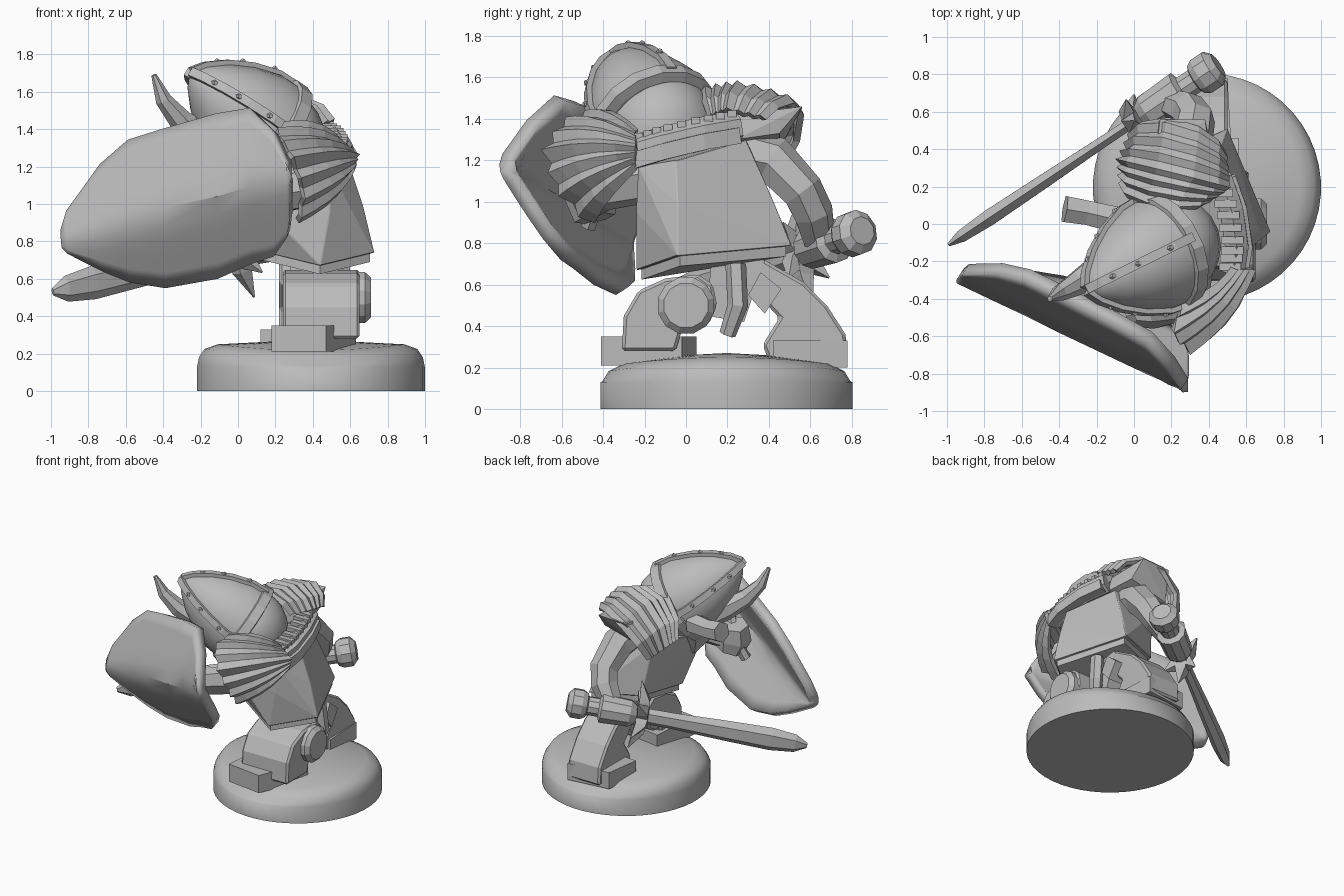
import bpy, bmesh, math
from mathutils import Vector as V

cube = bpy.data.objects.get("Cube")
if cube:
    bpy.data.objects.remove(cube, do_unlink=True)

grey = bpy.data.materials.new("plain_grey")
grey.use_nodes = True
grey.diffuse_color = (0.5, 0.5, 0.5, 1)
grey.node_tree.nodes["Principled BSDF"].inputs["Base Color"].default_value = (0.5, 0.5, 0.5, 1)


def finish(name, bm, smooth=None, bevel=0, thick=0):
    bmesh.ops.recalc_face_normals(bm, faces=bm.faces)
    me = bpy.data.meshes.new(name)
    bm.to_mesh(me)
    bm.free()
    ob = bpy.data.objects.new(name, me)
    bpy.context.collection.objects.link(ob)
    me.materials.append(grey)
    if thick:
        m = ob.modifiers.new("thickness", "SOLIDIFY")
        m.thickness, m.offset = thick, 0
    if bevel:
        m = ob.modifiers.new("bevel", "BEVEL")
        m.width, m.segments = bevel, 1
    if smooth:
        bpy.ops.object.select_all(action="DESELECT")
        ob.select_set(True)
        bpy.context.view_layer.objects.active = ob
        bpy.ops.object.shade_smooth_by_angle(angle=math.radians(smooth))
    return ob


def hull(name, pts, bevel=0):
    bm = bmesh.new()
    for p in pts:
        bm.verts.new(p)
    res = bmesh.ops.convex_hull(bm, input=bm.verts)
    inner = {v for v in res["geom_interior"] if isinstance(v, bmesh.types.BMVert)}
    bmesh.ops.delete(bm, geom=list(inner), context="VERTS")
    return finish(name, bm, bevel=bevel)


def skin(bm, rows, closed):
    n = len(rows[0])
    for a, b in zip(rows, rows[1:]):
        for i in range(n if closed else n - 1):
            j = (i + 1) % n
            bm.faces.new((a[i], a[j], b[j], b[i]))


def tube(name, pts, radii, sides=8, flat=1, up=(0, 0, 1), smooth=None):
    """Loft rings along a path; flat squeezes the section across the up direction."""
    pts, bm, rows = [V(p) for p in pts], bmesh.new(), []
    for i, (p, r) in enumerate(zip(pts, radii)):
        t = (pts[min(i + 1, len(pts) - 1)] - pts[max(i - 1, 0)]).normalized()
        s = t.cross(V(up)).normalized()
        u = s.cross(t)
        ring = [math.tau * (k + 0.5) / sides for k in range(sides)]
        rows.append([bm.verts.new(p + r * (s * flat * math.cos(a) + u * math.sin(a))) for a in ring])
    skin(bm, rows, True)
    bm.faces.new(rows[0])
    bm.faces.new(rows[-1])
    return finish(name, bm, smooth)


def prism(name, profile, x0, x1, bevel=0):
    """Extrude a y-z outline along x."""
    bm = bmesh.new()
    a, b = [[bm.verts.new((x, y, z)) for y, z in profile] for x in (x0, x1)]
    skin(bm, [a, b], True)
    bm.faces.new(a)
    bm.faces.new(b)
    return finish(name, bm, bevel=bevel)


def along(path, t):
    f = t * (len(path) - 1)
    i = min(int(f), len(path) - 2)
    return V(path[i]).lerp(V(path[i + 1]), f - i)


def fan(name, root, tips, centre, bulge, ribs=7):
    """Ribbed shoulder guard spreading from a short root edge to a row of tips."""
    bm, rows = bmesh.new(), []
    for k in range(6):
        t, row = k / 5, []
        for j in range(2 * ribs + 1):
            s = j / (2 * ribs)
            p = along(root, s).lerp(along(tips, s), t)
            out = (p - V(centre)).normalized()
            lift = bulge * math.sin(math.pi * t) + (0.036 * (j % 2) - 0.018) * (0.4 + 0.6 * t)
            row.append(bm.verts.new(p + out * lift))
        rows.append(row)
    skin(bm, rows, False)
    return finish(name, bm, thick=0.035)


# Round base, domed more steeply toward its front and back
profile = [(0.61, 0), (0.61, 0.13), (0.6, 0.18), (0.57, 0.225), (0.5, 0.25), (0.2, 0.265), (0.01, 0.27)]
base = tube("base", [(0.39, 0.195, z) for r, z in profile], [r for r, z in profile], 48, up=(0, 1, 0), smooth=40)
for v in base.data.vertices:
    if v.co.z > 0.15:
        v.co.z -= 0.13 * (v.co.y - 0.195) ** 2

# Torso and hem
hem = [V(p) for p in ((0.44, -0.24, 0.67), (0.73, -0.04, 0.74), (0.5, 0.51, 0.79), (0.14, 0.36, 0.8), (0.07, -0.06, 0.76))]
hull("torso", hem + [(0.5, -0.23, 1.17), (0.6, -0.05, 1.2), (0.42, 0.29, 1.3), (-0.04, -0.2, 1.16), (0.08, 0.3, 1.2),
                     (0.67, -0.04, 0.99), (0.46, 0.41, 1.03), (0.49, -0.24, 0.95)], bevel=0.02)
middle = V((0.4, 0.12, 0.74))
hull("hem", [p.lerp(middle, 0.07) - V((0, 0, d)) for p in hem for d in (-0.04, 0.05)])

# Legs and feet
prism("left_leg", [(-0.31, 0.28), (-0.3, 0.45), (-0.23, 0.57), (-0.1, 0.63), (0.06, 0.65), (0.13, 0.6), (0.15, 0.5),
                   (0.11, 0.41), (0.04, 0.37), (-0.02, 0.38), (-0.05, 0.28)], 0.24, 0.65, bevel=0.015)
tube("left_hip", [(0.6, 0.0, 0.5), (0.68, 0.0, 0.5), (0.71, 0.0, 0.5)], [0.14, 0.14, 0.11], 12)
hull("left_foot", [(x, y, z) for x, y in ((0.18, -0.37), (0.47, -0.41), (0.63, -0.02), (0.22, 0.05))
                   for z in (0.21, 0.35)])
prism("right_leg", [(0.4, 0.23), (0.37, 0.31), (0.45, 0.44), (0.32, 0.58), (0.36, 0.73), (0.57, 0.61), (0.68, 0.5),
                    (0.77, 0.36), (0.78, 0.22)], 0.22, 0.5, bevel=0.015)
hull("right_foot", [(x, y, z) for x, y in ((0.12, 0.46), (0.16, 0.74), (0.5, 0.78), (0.52, 0.42))
                    for z in (0.2, 0.33)])
hull("loincloth", [(x, y, z) for x in (0.28, 0.5) for y, z in ((0.1, 0.45), (0.12, 0.7), (0.38, 0.72), (0.28, 0.42))])
tube("belt_ring", [(0.54, 0.2, 0.36), (0.57, 0.25, 0.5), (0.55, 0.24, 0.7)], [0.04, 0.05, 0.05], 6, up=(0, 1, 0))
hull("belt_pouch", [(x, y, z) for x in (0.4, 0.56) for y, z in ((0.3, 0.55), (0.36, 0.66), (0.46, 0.58), (0.38, 0.46))])

# Head, helmet cap, straps and rivets
bm = bmesh.new()
bmesh.ops.create_uvsphere(bm, u_segments=20, v_segments=12, radius=0.275)
bmesh.ops.translate(bm, vec=(0.19, -0.12, 1.35), verts=bm.verts)
finish("neck_guard", bm, 40)
crown, axis = V((0.15, -0.15, 1.38)), V((-0.73, -0.36, 0.58)).normalized()
cap = [(0.305, 0), (0.295, 0.12), (0.24, 0.27), (0.165, 0.4), (0.08, 0.5), (0.01, 0.55)]
tube("helmet_cap", [crown + axis * h for r, h in cap], [r for r, h in cap], 24, smooth=40)
tube("helmet_rim", [crown + axis * h for h in (-0.045, -0.035, 0.035, 0.045)], [0.28, 0.33, 0.325, 0.28], 16)
side = axis.cross(V((0, 0, 1))).normalized()
top = side.cross(axis)
for name, out in (("ridge", top), ("left_strap", -side), ("right_strap", side)):
    path = [crown + axis * h + out * r for r, h in cap]
    tube("helmet_" + name, path, [0.035] * 6, 4, up=out)
    for i, t in enumerate((0.25, 0.5, 0.72)):
        p = along(path, t)
        tube(f"{name}_rivet_{i}", [p + out * 0.01, p + out * 0.04], [0.02, 0.012], 6, up=axis)

# Horn, broken horn and face
tube("horn", [(-0.08, -0.2, 1.3), (-0.2, -0.25, 1.37), (-0.31, -0.32, 1.45), (-0.4, -0.37, 1.56), (-0.45, -0.4, 1.69)],
     [0.1, 0.085, 0.065, 0.045, 0.015], 7)
tube("broken_horn", [(-0.08, 0.02, 1.31), (-0.25, 0.06, 1.32), (-0.37, 0.08, 1.34)], [0.08, 0.075, 0.08], 6)
hull("face_and_beard", [(-0.12, -0.3, 1.38), (-0.14, 0.02, 1.38), (0.1, -0.35, 1.3), (0.1, 0.1, 1.3),
                        (-0.12, -0.2, 1.15), (0.0, -0.1, 1.0), (0.2, -0.1, 1.1)])

# Collar with teeth
collar = [(0.53, -0.25, 1.24), (0.55, -0.12, 1.28), (0.52, 0.08, 1.33), (0.46, 0.25, 1.36)]
tube("collar", collar, [0.08] * 4, 6, flat=0.9)
for i in range(9):
    p = along(collar, (i + 0.5) / 9) + V((-0.02, 0, 0.055))
    hull(f"collar_tooth_{i}", [p + V((x, y, z)) for x in (-0.06, 0.06) for y in (-0.021, 0.021) for z in (-0.03, 0.03)])
tube("collar_trim", [(x + 0.045, y, z - 0.04) for x, y, z in collar], [0.055] * 4, 4)

# Shoulder guards
fan("left_shoulder", [(0.52, -0.24, 1.34), (0.63, -0.24, 1.26), (0.6, -0.24, 1.17)],
    [(0.26, -0.42, 1.43), (0.2, -0.58, 1.38), (0.29, -0.67, 1.24), (0.35, -0.61, 1.06), (0.32, -0.45, 0.9)],
    (0.25, -0.2, 1.1), 0.05)
fan("right_shoulder", [(0.38, 0.12, 1.41), (0.5, 0.2, 1.44), (0.48, 0.38, 1.4)],
    [(-0.05, 0.2, 1.24), (-0.07, 0.34, 1.25), (0.0, 0.48, 1.18)], (0.2, 0.27, 1.05), 0.21)
hull("right_shoulder_plate", [(0.1, 0.2, 1.25), (0.45, 0.24, 1.3), (0.08, 0.45, 1.25), (0.4, 0.45, 1.33),
                              (0.38, 0.56, 1.46), (0.14, 0.56, 1.45), (0.42, 0.25, 1.42), (0.1, 0.25, 1.44)])

# Arms and hands
tube("right_arm", [(0.28, 0.25, 1.24), (0.3, 0.42, 1.2), (0.33, 0.56, 1.05), (0.29, 0.61, 0.95), (0.2, 0.64, 0.82)],
     [0.13, 0.12, 0.105, 0.1, 0.08], 7, up=(1, 0, 0))
tube("left_arm", [(0.28, -0.2, 1.14), (0.28, -0.42, 1.08), (0.1, -0.46, 1.02), (-0.1, -0.44, 1.03)],
     [0.15, 0.13, 0.1, 0.1], 7)
tube("left_hand", [(-0.08, -0.44, 0.92), (-0.1, -0.46, 1.02), (-0.12, -0.44, 1.14)], [0.1, 0.13, 0.1], 6, up=(0, 1, 0))
tube("shield_grip", [(-0.2, -0.47, 0.88), (-0.12, -0.42, 1.04), (-0.02, -0.52, 1.25)], [0.04] * 3, 6, up=(1, 0, 0))

# Sword: blade, guard, hand, grip and pommel on one line
tip, end = V((-0.99, -0.11, 0.53)), V((0.45, 0.85, 0.86))
sword = [tip.lerp(end, t) for t in (0, 0.05, 0.15, 0.35, 0.55, 0.74)]
tube("blade", sword, [0.02, 0.07, 0.09, 0.08, 0.065, 0.06], 6, flat=0.55)
hilt = [(0.7, 0.05), (0.74, 0.1), (0.86, 0.11), (0.87, 0.07), (0.915, 0.07), (0.92, 0.09), (0.94, 0.11),
        (0.98, 0.11), (1.0, 0.07)]
tube("hand_and_pommel", [tip.lerp(end, t) for t, r in hilt], [r for t, r in hilt], 10)
line = (end - tip).normalized()
across = line.cross(V((0, 0, 1))).normalized()
rise = across.cross(line)
centre = tip.lerp(end, 0.69)
for i in range(6):
    a = math.tau * (i + 0.5) / 6 + math.pi / 3
    d = rise * math.sin(a) + across * math.cos(a) * 0.5
    tube(f"guard_spike_{i}", [centre, centre + d * 0.12, centre + d * 0.27 + line * 0.05], [0.07, 0.055, 0.005], 4, up=line)

# Shield: two leaves folded along a slanted ridge
bm, rows = bmesh.new(), []
for x, hi, lo in ((-0.93, 0.85, 0.78), (-0.9, 0.95, 0.75), (-0.72, 1.2, 0.66), (-0.57, 1.33, 0.6), (-0.38, 1.39, 0.57),
                  (-0.1, 1.47, 0.62), (0.08, 1.5, 0.7), (0.2, 1.38, 0.74), (0.27, 1.22, 0.84), (0.285, 1.15, 0.95)):
    row = []
    for k in range(11):
        z = lo + (hi - lo) * k / 10
        fold = math.sqrt((z - 1.09 - 0.327 * x) ** 2 + 0.0012)
        row.append(bm.verts.new((x, -0.655 - 0.453 * x - 0.09 * z + 0.57 * fold, z)))
    rows.append(row)
skin(bm, rows, False)
finish("shield", bm, smooth=35, thick=0.075)
